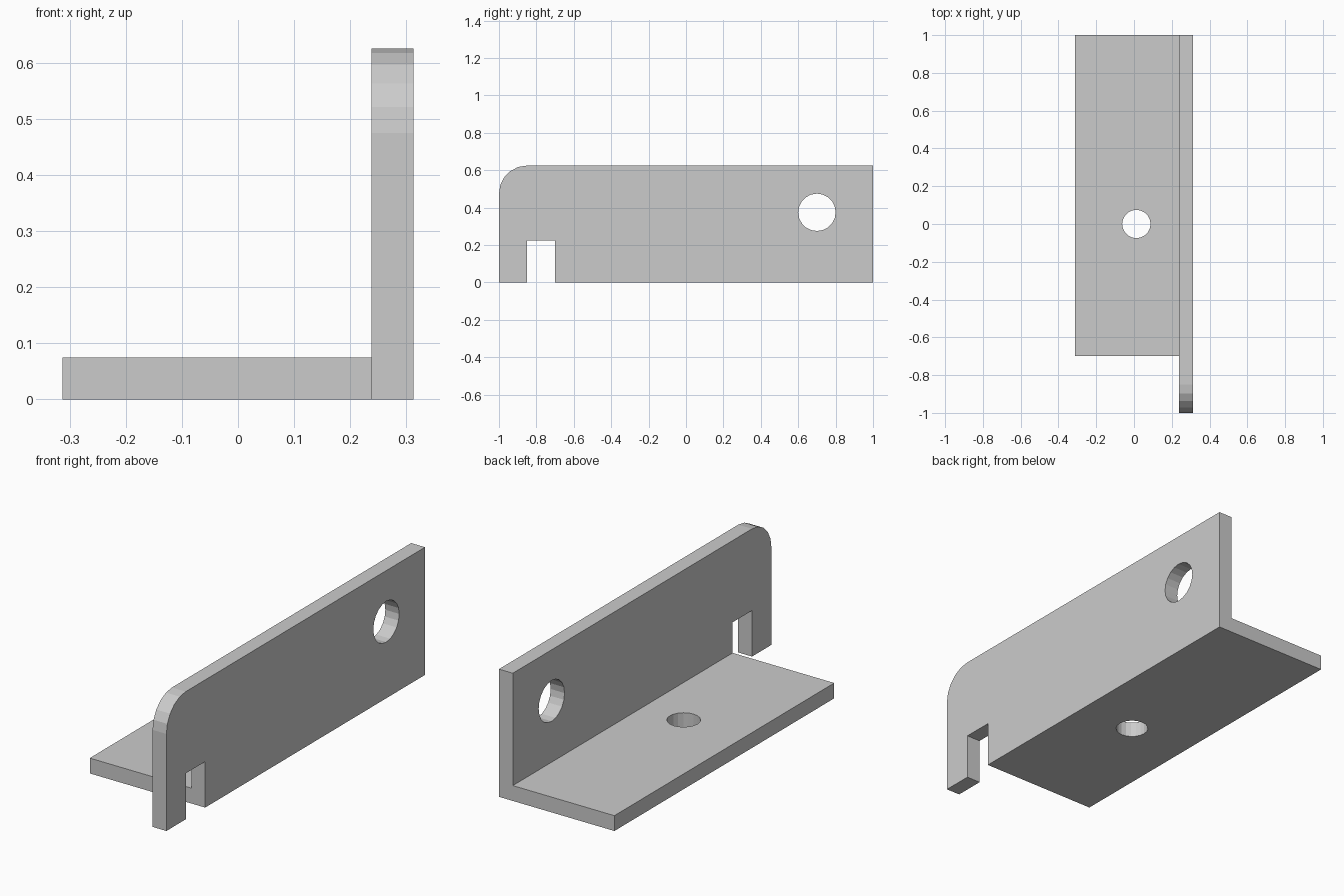
import bpy
import math
from mathutils import Vector

cube = bpy.data.objects.get("Cube")
if cube:
    bpy.data.objects.remove(cube, do_unlink=True)

# Overall dimensions
HALF_W, HALF_L, HEIGHT = 0.3125, 1.0, 0.625
THICK = 0.075
INNER_X = HALF_W - THICK
CORNER_R = 0.15
SLOT_FRONT, SLOT_BACK, SLOT_TOP = -0.85, -0.7, 0.225

grey = bpy.data.materials.new("plain_grey")
grey.use_nodes = True
COLOUR = (0.6, 0.6, 0.6, 1)
grey.diffuse_color = COLOUR
grey.node_tree.nodes["Principled BSDF"].inputs["Base Color"].default_value = COLOUR


def prism(name, outline, depth):
    """Closed solid from an outline of 3D points pushed along depth."""
    n = len(outline)
    base = [Vector(p) for p in outline]
    verts = base + [p + Vector(depth) for p in base]
    faces = [list(range(n))[::-1], list(range(n, 2 * n))]
    faces += [[i, (i + 1) % n, n + (i + 1) % n, n + i] for i in range(n)]
    mesh = bpy.data.meshes.new(name)
    mesh.from_pydata(verts, [], faces)
    mesh.materials.append(grey)
    obj = bpy.data.objects.new(name, mesh)
    bpy.context.collection.objects.link(obj)
    return obj


def circle(radius, sides=20):
    return [(radius * math.cos(math.tau * i / sides),
             radius * math.sin(math.tau * i / sides)) for i in range(sides)]


def combine(target, tool, operation):
    """Apply a boolean and discard the helper."""
    tool.hide_render = True
    mod = target.modifiers.new("boolean", 'BOOLEAN')
    mod.operation, mod.solver, mod.object = operation, 'EXACT', tool
    bpy.context.view_layer.objects.active = target
    bpy.ops.object.modifier_apply(modifier=mod.name)
    bpy.data.objects.remove(tool, do_unlink=True)


# Upright plate: side outline with the bottom slot and rounded front corner
side = [(-HALF_L, 0), (SLOT_FRONT, 0), (SLOT_FRONT, SLOT_TOP),
        (SLOT_BACK, SLOT_TOP), (SLOT_BACK, 0), (HALF_L, 0), (HALF_L, HEIGHT)]
for i in range(6):
    a = math.radians(90 + 18 * i)
    side.append((-HALF_L + CORNER_R + CORNER_R * math.cos(a),
                 HEIGHT - CORNER_R + CORNER_R * math.sin(a)))
bracket = prism("angle_bracket", [(INNER_X, y, z) for y, z in side], (THICK, 0, 0))

# Bottom flange, joined to the upright plate
flange = prism("flange", [(-HALF_W, SLOT_BACK, 0), (HALF_W, SLOT_BACK, 0),
                          (HALF_W, HALF_L, 0), (-HALF_W, HALF_L, 0)], (0, 0, THICK))
combine(bracket, flange, 'UNION')

# Large hole through the upright plate
combine(bracket, prism("wall_hole", [(INNER_X - 0.1, 0.7 + u, 0.375 + v)
                                     for u, v in circle(0.1)], (0.3, 0, 0)), 'DIFFERENCE')

# Small hole through the flange
combine(bracket, prism("flange_hole", [(0.0125 + u, v, -0.1)
                                       for u, v in circle(0.075)], (0, 0, 0.3)), 'DIFFERENCE')
